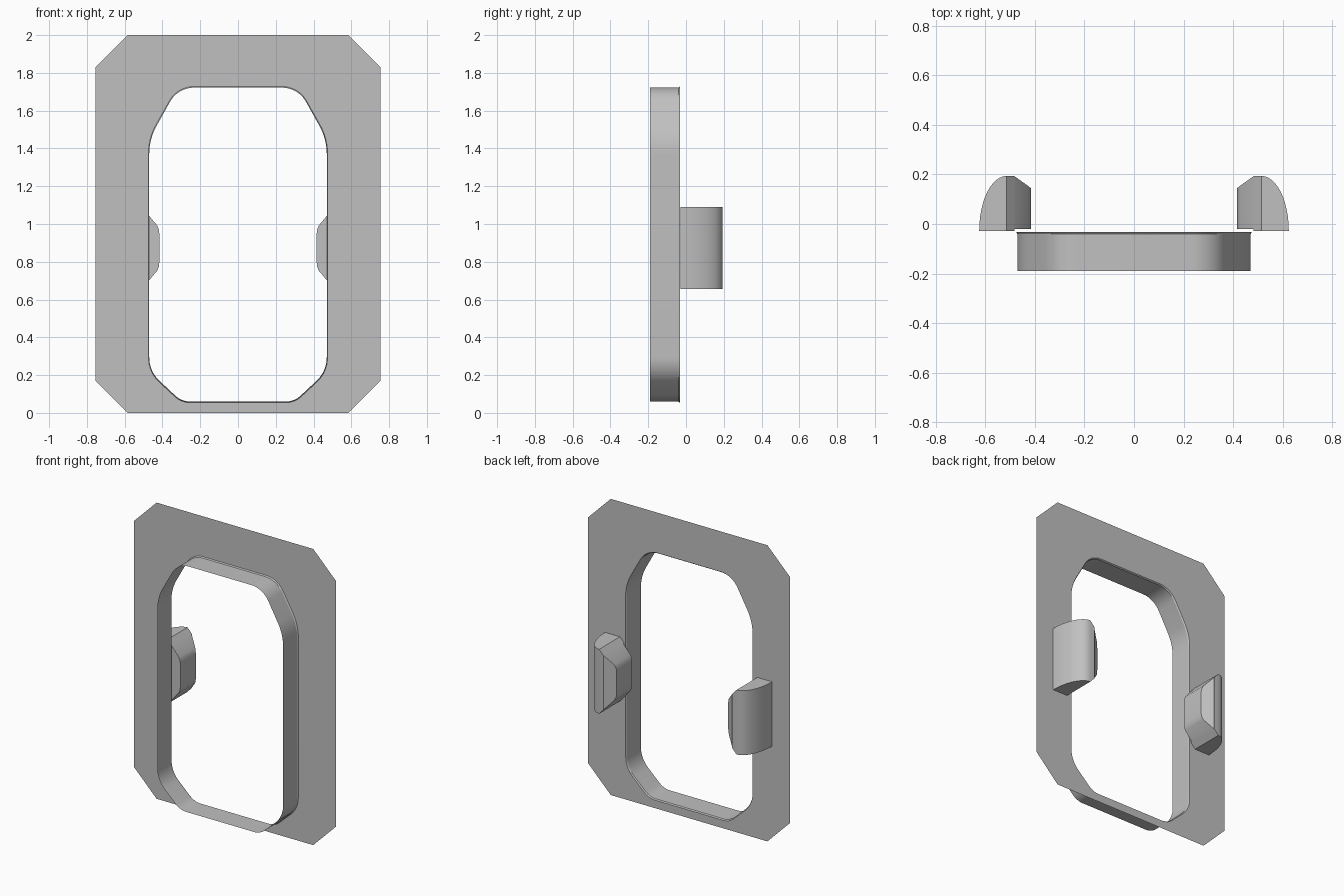
import bpy, bmesh, math
from mathutils import Vector

if "Cube" in bpy.data.objects:
    bpy.data.objects.remove(bpy.data.objects["Cube"], do_unlink=True)

grey = bpy.data.materials.new("light grey")
grey.use_nodes = True
grey.diffuse_color = (0.53, 0.53, 0.53, 1)
grey.node_tree.nodes["Principled BSDF"].inputs["Base Color"].default_value = grey.diffuse_color


def finish(name, bm, angle=25):
    """Turn a bmesh into a smooth-shaded object with sharp edges kept."""
    bmesh.ops.recalc_face_normals(bm, faces=bm.faces)
    mesh = bpy.data.meshes.new(name)
    bm.to_mesh(mesh)
    bm.free()
    mesh.shade_smooth()
    mesh.set_sharp_from_angle(angle=math.radians(angle))
    mesh.materials.append(grey)
    obj = bpy.data.objects.new(name, mesh)
    bpy.context.collection.objects.link(obj)
    return obj


def rounded(corners, steps=8):
    """Round every corner (x, z, cut length) with a smooth curve."""
    pts = []
    for i, (x, z, cut) in enumerate(corners):
        p = Vector((x, z))
        before = Vector(corners[i - 1][:2])
        after = Vector(corners[(i + 1) % len(corners)][:2])
        a = p + (before - p).normalized() * cut
        b = p + (after - p).normalized() * cut
        # circular fillet expressed as a rational quadratic arc
        w = math.sin((a - p).angle(b - p) / 2)
        for k in range(steps + 1):
            t = k / steps
            c = ((1 - t) ** 2, 2 * w * t * (1 - t), t * t)
            pts.append((a * c[0] + p * c[1] + b * c[2]) / sum(c))
    return pts


def mirrored(half):
    return half + [(-p[0], *p[1:]) for p in reversed(half)]


def ring(bm, pts, y):
    return [bm.verts.new((p[0], y, p[1])) for p in pts]


def bridge(bm, a, b):
    for i in range(len(a)):
        j = (i + 1) % len(a)
        bm.faces.new((a[i], a[j], b[j], b[i]))


BACK, FRONT, LIP = -0.033, -0.19, 0.006
opening = rounded(mirrored([(0.298, 0.06, 0.045), (0.47, 0.22, 0.075),
                            (0.47, 1.45, 0.08), (0.318, 1.722, 0.085)]))
centre = Vector((0, 0.89))
wide = [p + (p - centre).normalized() * LIP for p in opening]

# Flat plate with clipped corners and an opening
bm = bmesh.new()
outline = mirrored([(0.585, 0), (0.755, 0.17), (0.755, 1.83), (0.585, 2)])
for loop in (ring(bm, outline, BACK), ring(bm, wide, BACK)):
    for i, v in enumerate(loop):
        bm.edges.new((loop[i - 1], v))
bmesh.ops.triangle_fill(bm, edges=bm.edges[:], use_beauty=True)
finish("plate", bm)

# Thin collar projecting forward, with a slight flare where it meets the plate
bm = bmesh.new()
rings = [ring(bm, wide, BACK), ring(bm, opening, BACK - 0.008), ring(bm, opening, FRONT)]
for a, b in zip(rings, rings[1:]):
    bridge(bm, a, b)
finish("collar", bm)

# Clip lofted outward: x, underside y, top y, low z, high z
sections = [(0.416, -0.02, 0.145, 0.80, 0.945), (0.419, -0.02, 0.147, 0.775, 0.97),
            (0.428, -0.02, 0.154, 0.752, 0.993), (0.481, -0.02, 0.192, 0.69, 1.055),
            (0.481, -0.028, 0.194, 0.69, 1.055), (0.513, -0.028, 0.194, 0.655, 1.09)]
for k in range(1, 13):
    a = math.pi / 2 * k / 12
    sections.append((0.513 + 0.111 * math.sin(a), -0.028, -0.026 + 0.22 * math.cos(a), 0.655, 1.09))
bm = bmesh.new()
loops = [[bm.verts.new(c) for c in ((x, lo, z0), (x, hi, z0), (x, hi, z1), (x, lo, z1))]
         for x, lo, hi, z0, z1 in sections]
for a, b in zip(loops, loops[1:]):
    bridge(bm, a, b)
bm.faces.new(loops[0])
bm.faces.new(loops[-1])
clips = finish("side_clips", bm, 30)
clips.modifiers.new("Mirror", "MIRROR").use_mirror_merge = False
